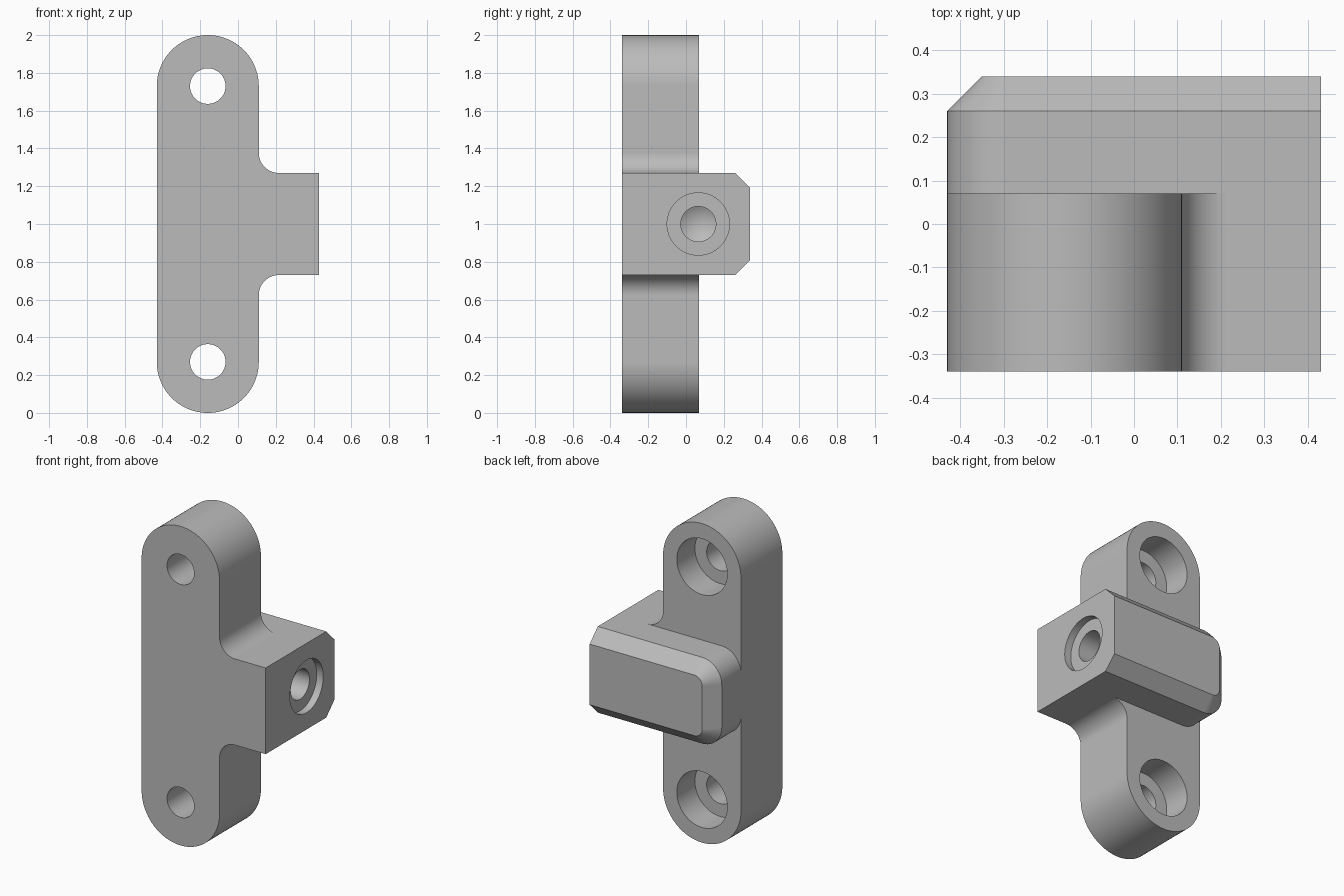
import bpy, bmesh
from math import pi, cos, sin, radians
from mathutils import Matrix

if "Cube" in bpy.data.objects:
    bpy.data.objects.remove(bpy.data.objects["Cube"], do_unlink=True)

FRONT, BACK, STEP = -0.34, 0.34, 0.07      # depth limits and plate back
HALF_W, PLATE_X, PLATE_R = 0.43, -0.16, 0.27
BOSS_R, FILLET, CHAMFER = 0.135, 0.107, 0.08

grey = bpy.data.materials.new("plain grey")
grey.use_nodes = True
colour = (0.5, 0.5, 0.5, 1)
grey.diffuse_color = colour
grey.node_tree.nodes["Principled BSDF"].inputs["Base Color"].default_value = colour


def arc(cx, cz, r, start, end, steps):
    angles = [radians(start + (end - start) * i / steps) for i in range(steps + 1)]
    return [(cx + r * cos(a), cz + r * sin(a)) for a in angles]


def finish(bm, name):
    bmesh.ops.recalc_face_normals(bm, faces=bm.faces)
    mesh = bpy.data.meshes.new(name)
    bm.to_mesh(mesh)
    bm.free()
    mesh.materials.append(grey)
    obj = bpy.data.objects.new(name, mesh)
    bpy.context.collection.objects.link(obj)
    return obj


def loft(name, sections):
    """Skin a solid through (y, outline) sections with equal point counts."""
    bm = bmesh.new()
    rings = [[bm.verts.new((x, y, z)) for x, z in pts] for y, pts in sections]
    for a, b in zip(rings, rings[1:]):
        for i in range(len(a)):
            j = (i + 1) % len(a)
            bm.faces.new((a[i], a[j], b[j], b[i]))
    bm.faces.new(rings[0])
    bm.faces.new(rings[-1])
    return finish(bm, name)


def drill(name, r, length, centre, rotation, tip=0):
    """Cylinder cutter, optionally with a conical drill point on its +z end."""
    bm = bmesh.new()
    bmesh.ops.create_cone(bm, cap_ends=True, segments=64, radius1=r, radius2=r,
                          depth=length)
    if tip:
        cap = max(bm.faces, key=lambda f: f.calc_center_median().z)
        peak = bmesh.ops.poke(bm, faces=[cap])["verts"][0]
        peak.co.z += tip
    bmesh.ops.transform(bm, matrix=Matrix.Translation(centre) @ rotation, verts=bm.verts)
    return finish(bm, name)


def combine(target, other, operation):
    mod = target.modifiers.new(other.name, 'BOOLEAN')
    mod.operation, mod.object, mod.solver = operation, other, 'EXACT'
    bpy.context.view_layer.objects.active = target
    bpy.ops.object.modifier_apply(modifier=mod.name)
    bpy.data.objects.remove(other, do_unlink=True)


# Mounting plate: upper half outline, mirrored about z = 1
edge = PLATE_X + PLATE_R
upper = [(HALF_W, 1 + PLATE_R)]
upper += arc(edge + FILLET, 1 + PLATE_R + FILLET, FILLET, 270, 180, 24)
upper += arc(PLATE_X, 2 - PLATE_R, PLATE_R, 0, 180, 64)
outline = upper + [(x, 2 - z) for x, z in reversed(upper)]
bracket = loft("mounting_bracket", [(FRONT, outline), (STEP, outline)])


# Rear boss: rounded at one end, chamfered around the back
def boss_outline(inset):
    r, half = BOSS_R - inset, PLATE_R - inset
    cx = -HALF_W + BOSS_R
    top = [(HALF_W, 1 + half)] + arc(cx, 1 + half - r, r, 90, 180, 24)
    return top + [(x, 2 - z) for x, z in reversed(top)]


boss = loft("rear_boss", [(STEP, boss_outline(0)), (BACK - CHAMFER, boss_outline(0)),
                          (BACK, boss_outline(CHAMFER))])
combine(bracket, boss, 'UNION')

# Counterbored screw holes through the plate
along_y = Matrix.Rotation(pi / 2, 4, 'X')
for z in (PLATE_R, 2 - PLATE_R):
    combine(bracket, drill("screw_hole", 0.094, 1, (PLATE_X, 0, z), along_y), 'DIFFERENCE')
    combine(bracket, drill("screw_head_recess", 0.175, 0.36, (PLATE_X, STEP, z), along_y),
            'DIFFERENCE')

# Blind side hole with a shallow recess
into_side = Matrix.Rotation(-pi / 2, 4, 'Y')
combine(bracket, drill("side_hole", 0.093, 0.8, (HALF_W, 0.065, 1), into_side, 0.055),
        'DIFFERENCE')
combine(bracket, drill("side_recess", 0.165, 0.09, (HALF_W, 0.065, 1), into_side),
        'DIFFERENCE')

# Merge coplanar faces and shade
bm = bmesh.new()
bm.from_mesh(bracket.data)
bmesh.ops.remove_doubles(bm, verts=bm.verts, dist=0.0001)
bmesh.ops.dissolve_limit(bm, angle_limit=radians(0.5), verts=bm.verts, edges=bm.edges)
bm.to_mesh(bracket.data)
bm.free()
bpy.ops.object.select_all(action='DESELECT')
bracket.select_set(True)
bpy.context.view_layer.objects.active = bracket
bpy.ops.object.shade_smooth_by_angle(angle=radians(30))
weighted = bracket.modifiers.new("even_shading", 'WEIGHTED_NORMAL')
weighted.keep_sharp = True
